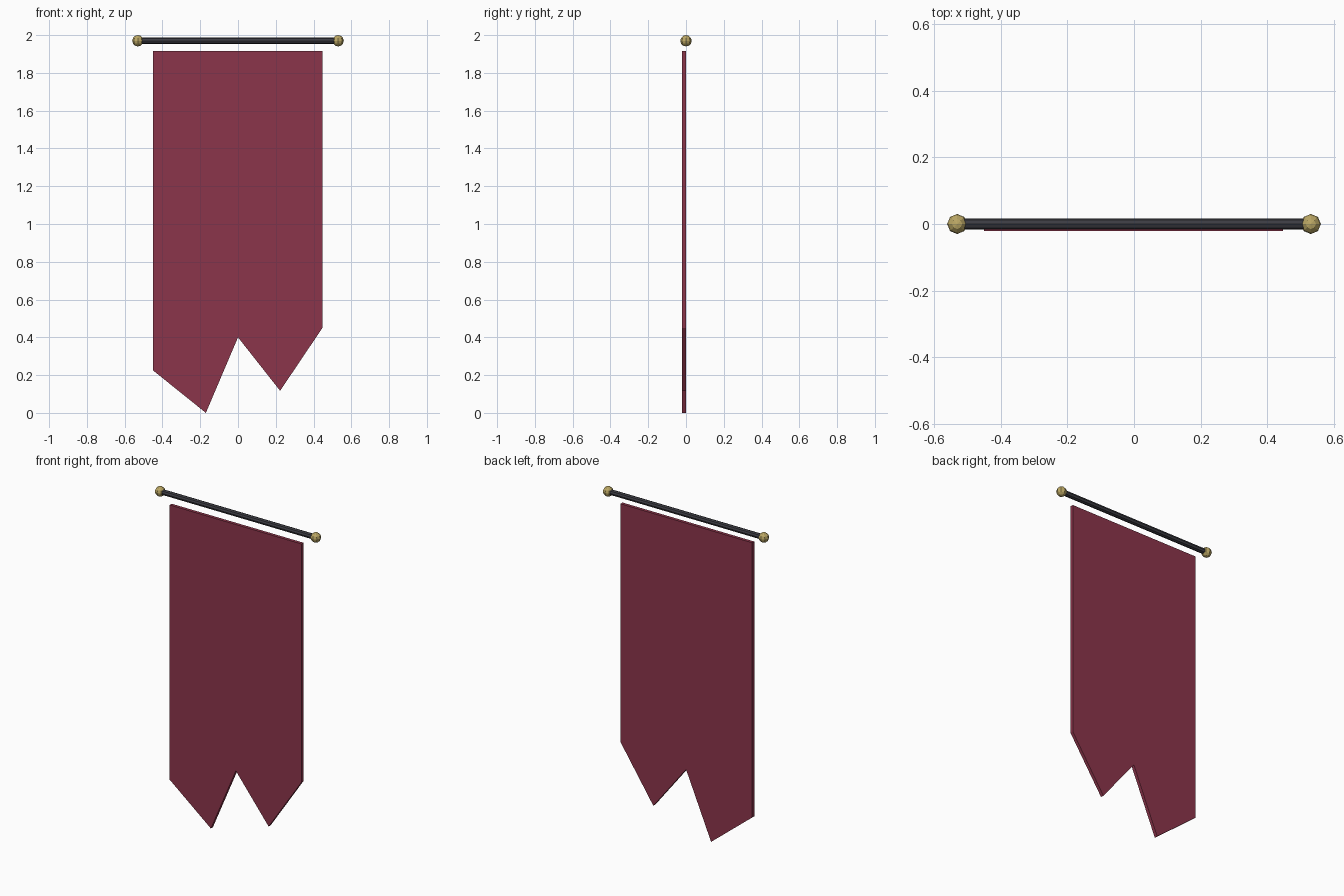
import bpy, bmesh
from math import pi

if "Cube" in bpy.data.objects:
    bpy.data.objects.remove(bpy.data.objects["Cube"])


def paint(obj, name, rgb):
    mat = bpy.data.materials.get(name) or bpy.data.materials.new(name)
    mat.diffuse_color = (*rgb, 1)
    mat.use_nodes = True
    mat.node_tree.nodes["Principled BSDF"].inputs["Base Color"].default_value = mat.diffuse_color
    obj.data.materials.append(mat)


# Cloth: swallow-tailed outline extruded to a thin slab
outline = [(-0.45, 1.915), (-0.45, 0.225), (-0.17, 0.0), (0.0, 0.40),
           (0.223, 0.117), (0.447, 0.45), (0.447, 1.915)]
mesh = bpy.data.meshes.new("banner_cloth")
cloth = bpy.data.objects.new("banner_cloth", mesh)
bpy.context.collection.objects.link(cloth)
bm = bmesh.new()
face = bm.faces.new([bm.verts.new((x, -0.021, z)) for x, z in outline])
ext = bmesh.ops.extrude_face_region(bm, geom=[face])
bmesh.ops.translate(bm, vec=(0, 0.02, 0),
                    verts=[v for v in ext["geom"] if isinstance(v, bmesh.types.BMVert)])
bmesh.ops.recalc_face_normals(bm, faces=bm.faces)
bm.to_mesh(mesh)
bm.free()
paint(cloth, "crimson_cloth", (0.26, 0.035, 0.07))

# Rod above the cloth
ROD_Z = 1.97
bpy.ops.mesh.primitive_cylinder_add(vertices=8, radius=0.0165, depth=1.06,
                                    location=(0, 0, ROD_Z), rotation=(0, pi / 2, 0))
rod = bpy.context.object
rod.name = "hanging_rod"
paint(rod, "dark_iron", (0.045, 0.045, 0.055))

# Faceted ball finials at both ends
for side, x in (("left", -0.53), ("right", 0.53)):
    bpy.ops.mesh.primitive_uv_sphere_add(segments=8, ring_count=6, radius=0.03,
                                         location=(x, 0, ROD_Z))
    ball = bpy.context.object
    ball.name = side + "_finial"
    paint(ball, "brass", (0.5, 0.39, 0.13))
